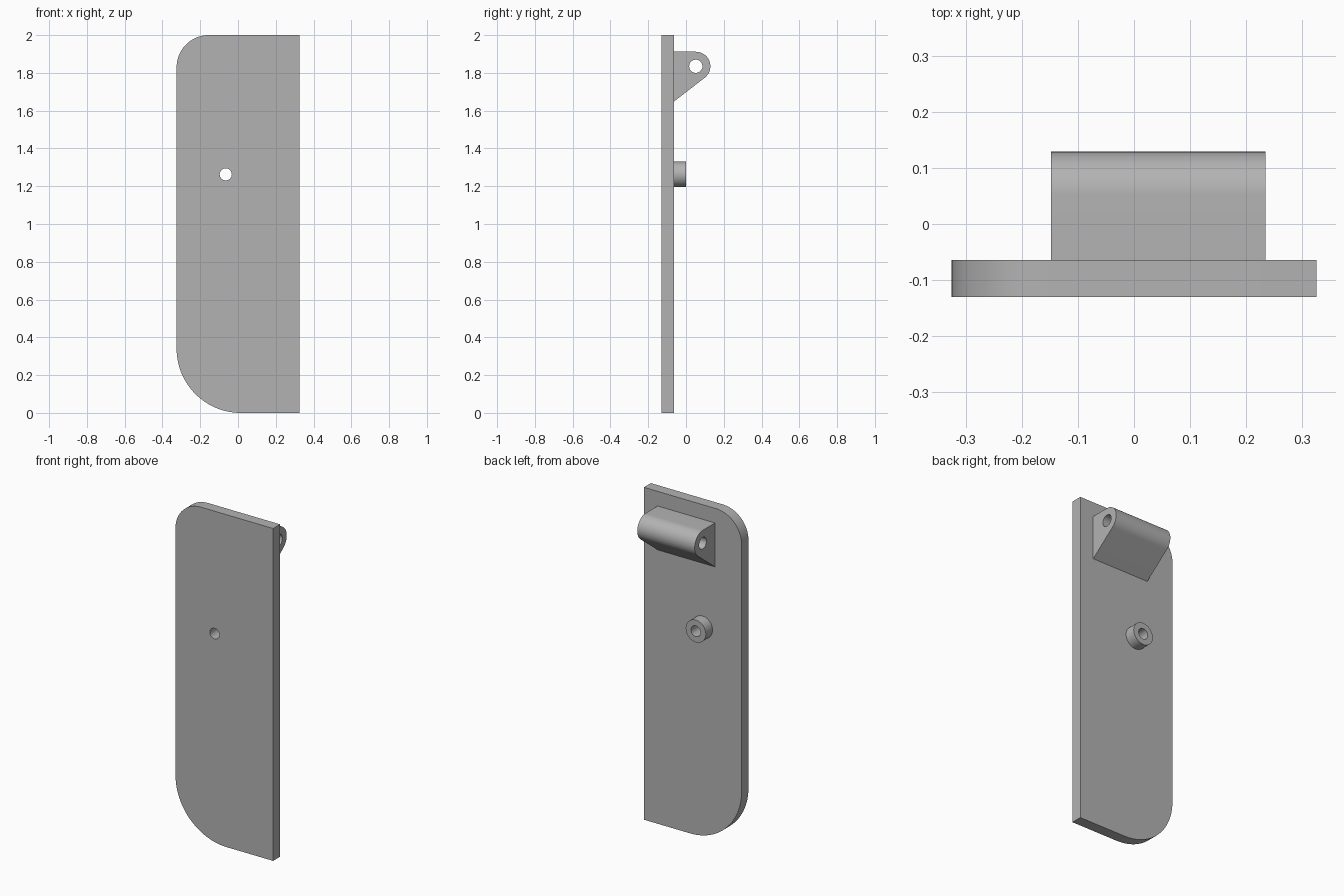
import bpy
import bmesh
from math import acos, atan2, cos, dist, pi, radians, sin
from mathutils import Matrix, Vector

cube = bpy.data.objects.get("Cube")
if cube:
    bpy.data.objects.remove(cube)

grey = bpy.data.materials.new("plain_grey")
grey.use_nodes = True
COLOUR = (0.45, 0.45, 0.45, 1)
grey.diffuse_color = COLOUR
grey.node_tree.nodes["Principled BSDF"].inputs["Base Color"].default_value = COLOUR


def arc(centre, radius, start, end, steps=24):
    """Points along an arc, angles in radians."""
    angles = [start + (end - start) * i / steps for i in range(steps + 1)]
    return [(centre[0] + radius * cos(a), centre[1] + radius * sin(a)) for a in angles]


def circle(centre, radius):
    return arc(centre, radius, 0, 2 * pi, 48)[:-1]


def extruded(name, outline, hole, axes, start, end):
    """Extrude an outline with a hole; axes maps (u, v, depth) to the world."""
    bm = bmesh.new()
    edges = []
    for loop in (outline, hole):
        verts = [bm.verts.new((u, v, start)) for u, v in loop]
        edges += [bm.edges.new((a, b)) for a, b in zip(verts, verts[1:] + verts[:1])]
    bmesh.ops.triangle_fill(bm, use_beauty=True, use_dissolve=False, edges=edges)
    result = bmesh.ops.extrude_face_region(bm, geom=bm.faces[:])
    moved = [g for g in result["geom"] if isinstance(g, bmesh.types.BMVert)]
    bmesh.ops.translate(bm, verts=moved, vec=(0, 0, end - start))
    bm.transform(Matrix([Vector(a) for a in axes]).transposed().to_4x4())
    bmesh.ops.recalc_face_normals(bm, faces=bm.faces[:])
    mesh = bpy.data.meshes.new(name)
    bm.to_mesh(mesh)
    bm.free()
    mesh.materials.append(grey)
    obj = bpy.data.objects.new(name, mesh)
    bpy.context.collection.objects.link(obj)
    bpy.ops.object.select_all(action="DESELECT")
    obj.select_set(True)
    bpy.context.view_layer.objects.active = obj
    bpy.ops.object.shade_smooth_by_angle(angle=radians(30))
    return obj


X, Y, Z = (1, 0, 0), (0, 1, 0), (0, 0, 1)
HALF, FRONT, BACK = 0.325, -0.13, -0.064
TOP_R, BOTTOM_R = 0.17, 0.34
BOSS, BORE = (-0.065, 1.263), 0.032

# Flat panel with two rounded corners on its right edge
panel = [(HALF, 0), (HALF, 2)]
panel += arc((TOP_R - HALF, 2 - TOP_R), TOP_R, pi / 2, pi)
panel += arc((BOTTOM_R - HALF, BOTTOM_R), BOTTOM_R, pi, 1.5 * pi)
extruded("panel", panel, circle(BOSS, BORE), (X, Z, Y), FRONT, BACK)

# Round boss continuing the panel's hole
extruded("boss", circle(BOSS, 0.067), circle(BOSS, BORE), (X, Z, Y), BACK, 0)

# Hinge lug: flat top, round nose, sloped underside tangent to the nose
PIN, NOSE, FOOT = (0.052, 1.835), 0.077, (BACK, 1.648)
tangent = atan2(FOOT[1] - PIN[1], FOOT[0] - PIN[0]) + acos(NOSE / dist(FOOT, PIN))
lug = [FOOT, (BACK, PIN[1] + NOSE)] + arc(PIN, NOSE, pi / 2, tangent)
extruded("hinge_lug", lug, circle(PIN, 0.035), (Y, Z, X), -0.148, 0.234)
